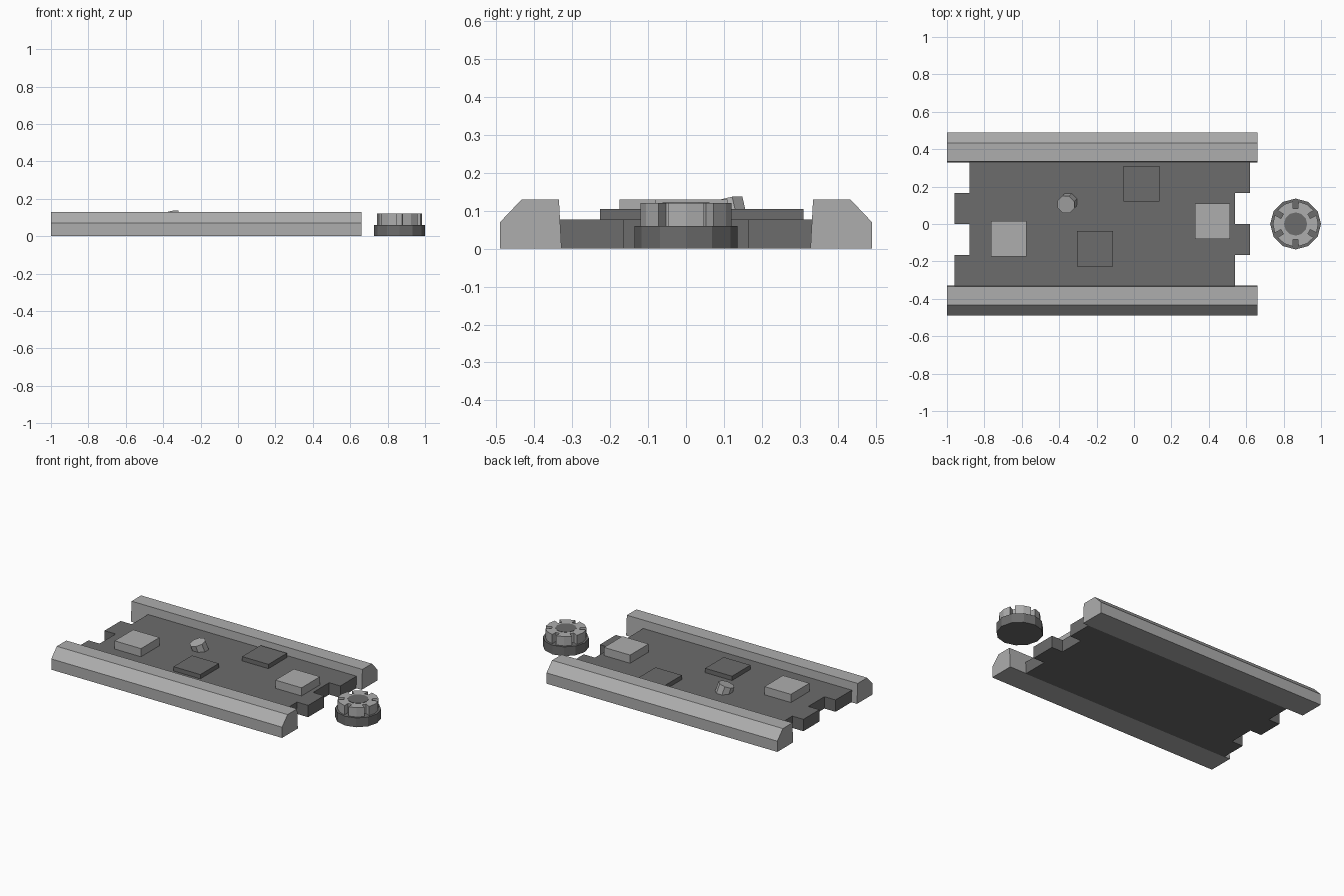
import bpy, bmesh, math
from mathutils import Vector, Matrix

if "Cube" in bpy.data.objects:
    bpy.data.objects.remove(bpy.data.objects["Cube"])


def material(name, v):
    m = bpy.data.materials.new(name)
    m.diffuse_color = (v, v, v, 1)
    m.use_nodes = True
    m.node_tree.nodes["Principled BSDF"].inputs["Base Color"].default_value = m.diffuse_color
    return m


LIGHT = material("light grey", 0.42)
DARK = material("dark grey", 0.15)


def prism(name, base, offset, mat):
    """Extrude a closed outline of 3D points along an offset vector."""
    bm = bmesh.new()
    face = bm.faces.new([bm.verts.new(p) for p in base])
    ext = bmesh.ops.extrude_face_region(bm, geom=[face])
    bmesh.ops.translate(bm, vec=offset, verts=[v for v in ext["geom"] if isinstance(v, bmesh.types.BMVert)])
    if not any(f is face for f in bm.faces) or len(bm.faces) < len(base) + 2:
        bm.faces.new([bm.verts[i] for i in range(len(base))])
    bmesh.ops.recalc_face_normals(bm, faces=bm.faces)
    me = bpy.data.meshes.new(name)
    bm.to_mesh(me)
    bm.free()
    me.materials.append(mat)
    ob = bpy.data.objects.new(name, me)
    bpy.context.collection.objects.link(ob)
    return ob


def plate(name, x0, x1, y0, y1, z0, z1, mat):
    return prism(name, [(x0, y0, z0), (x1, y0, z0), (x1, y1, z0), (x0, y1, z0)], (0, 0, z1 - z0), mat)


def polar(r, deg, z, cx=0.0):
    a = math.radians(deg)
    return (cx + r * math.cos(a), r * math.sin(a), z)


# side rails with a chamfered outer edge
profile = [(0.328, 0), (0.49, 0), (0.49, 0.07), (0.433, 0.13), (0.335, 0.13)]
for side, s in (("front", -1), ("back", 1)):
    prism(side + "_rail", [(-1, s * y, z) for y, z in profile], (1.66, 0, 0), LIGHT)

# floor slab with interlocking stepped ends
ys = [-0.332, -0.165, 0, 0.165, 0.332]
right, left = [], []
for i in range(4):
    xr, xl = (0.54, -0.96) if i % 2 == 0 else (0.62, -0.88)
    right += [(xr, ys[i], 0), (xr, ys[i + 1], 0)]
    left += [(xl, ys[i], 0), (xl, ys[i + 1], 0)]
prism("floor_slab", right + left[::-1], (0, 0, 0.077), DARK)

# raised square plates
plate("light_plate_left", -0.765, -0.575, -0.175, 0.015, 0.07, 0.13, LIGHT)
plate("light_plate_right", 0.325, 0.513, -0.08, 0.11, 0.07, 0.13, LIGHT)
plate("dark_plate_back", -0.055, 0.135, 0.12, 0.31, 0.07, 0.105, DARK)
plate("dark_plate_front", -0.305, -0.112, -0.227, -0.037, 0.07, 0.105, DARK)

# tilted octagonal stud
stud = prism("tilted_stud", [polar(0.05, 22.5 + 45 * i, -0.08) for i in range(8)], (0, 0, 0.08), LIGHT)
axis = Vector((-0.24, -0.24, 1)).normalized()
stud.matrix_world = Matrix.Translation((-0.364, 0.104, 0.122)) @ Vector((0, 0, 1)).rotation_difference(axis).to_matrix().to_4x4() 

# round knob: base disc, lugged crown ring and central cap
CX = 0.864
prism("knob_base", [polar(0.136, 30 * i, 0, CX) for i in range(12)], (0, 0, 0.06), DARK)
outline = []
for i in range(6):
    c = 60 * i
    outline += [polar(0.084, c - 21, 0.055, CX), polar(0.121, c - 23, 0.055, CX), polar(0.121, c, 0.055, CX),
                polar(0.121, c + 23, 0.055, CX), polar(0.084, c + 21, 0.055, CX)]
prism("knob_crown", outline, (0, 0, 0.065), LIGHT)
prism("knob_cap", [polar(0.062, 30 * i, 0.118, CX) for i in range(12)], (0, 0, 0.004), DARK)
